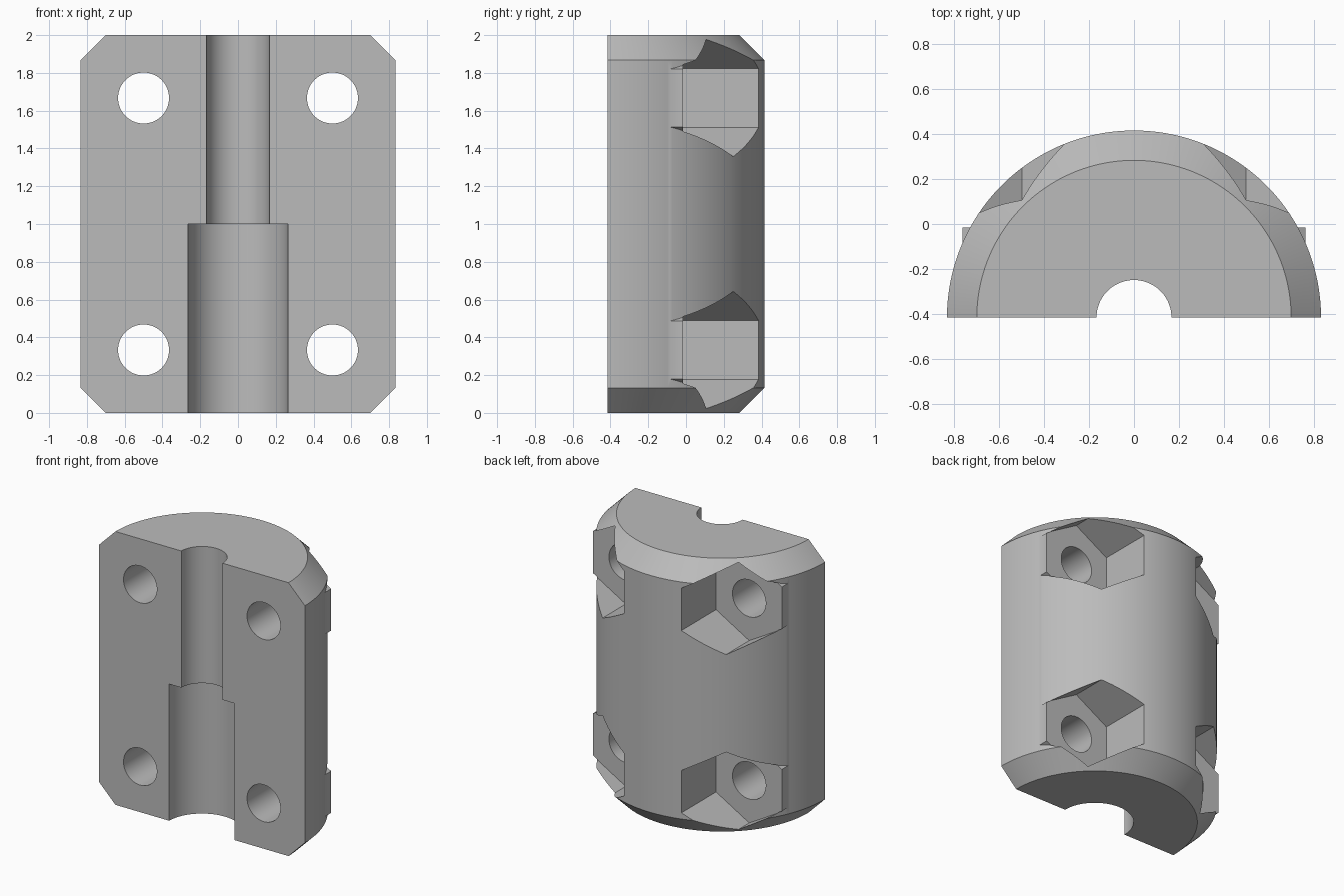
import bpy, bmesh, math
from mathutils import Matrix

default = bpy.data.objects.get("Cube")
if default:
    bpy.data.objects.remove(default, do_unlink=True)

RADIUS, CHAMFER = 0.8335, 0.133
AXIS_Y = -RADIUS / 2
STEPS = 96
FLOOR_Y = -0.017

grey = bpy.data.materials.new("light grey")
grey.use_nodes = True
colour = (0.5, 0.5, 0.5, 1)
grey.diffuse_color = colour
grey.node_tree.nodes["Principled BSDF"].inputs["Base Color"].default_value = colour


def finish(name, bm):
    bmesh.ops.recalc_face_normals(bm, faces=bm.faces)
    mesh = bpy.data.meshes.new(name)
    bm.to_mesh(mesh)
    bm.free()
    mesh.materials.append(grey)
    obj = bpy.data.objects.new(name, mesh)
    bpy.context.collection.objects.link(obj)
    return obj


def prism(name, sides, radius, x, z, y0, y1):
    """Prism lying along y, with a corner pointing up."""
    bm = bmesh.new()
    bmesh.ops.create_cone(bm, cap_ends=True, segments=sides, radius1=radius,
                          radius2=radius, depth=y1 - y0)
    place = Matrix.Translation((x, (y0 + y1) / 2, z)) @ Matrix.Rotation(math.pi / 2, 4, "X")
    bmesh.ops.transform(bm, matrix=place, verts=bm.verts)
    # Keep a corner at the top whatever the primitive's starting angle
    top = max(v.co.z for v in bm.verts) - z
    if top < radius * 0.99:
        bmesh.ops.rotate(bm, cent=(x, 0, z), verts=bm.verts,
                         matrix=Matrix.Rotation(math.pi / sides, 3, "Y"))
    return finish(name, bm)


def combine(body, tool, operation):
    mod = body.modifiers.new(operation, "BOOLEAN")
    mod.operation, mod.object, mod.solver = operation, tool, "EXACT"
    bpy.context.view_layer.objects.active = body
    bpy.ops.object.modifier_apply(modifier=mod.name)
    bpy.data.objects.remove(tool, do_unlink=True)


# Half cylinder with chamfered ends and a stepped bore
rim = RADIUS - CHAMFER
profile = [(0.167, 2), (rim, 2), (RADIUS, 2 - CHAMFER), (RADIUS, CHAMFER),
           (rim, 0), (0.265, 0), (0.265, 1), (0.167, 1)]
bm = bmesh.new()
rings = []
for i in range(STEPS + 1):
    a = math.pi * i / STEPS
    rings.append([bm.verts.new((r * math.cos(a), AXIS_Y + r * math.sin(a), z))
                  for r, z in profile])
n = len(profile)
for a, b in zip(rings, rings[1:]):
    for k in range(n):
        bm.faces.new((a[k], a[(k + 1) % n], b[(k + 1) % n], b[k]))
bm.faces.new(rings[0])
bm.faces.new(rings[-1])
body = finish("clamp_half", bm)

# Hexagonal nut pockets, their seats and the screw holes
for x in (-0.5, 0.5):
    for z in (0.333, 1.667):
        combine(body, prism("nut_pocket", 6, 0.31, x, z, FLOOR_Y, 1), "DIFFERENCE")
        combine(body, prism("nut_seat", 6, 0.306, x, z, -0.2, FLOOR_Y + 0.001), "UNION")
        combine(body, prism("screw_hole", 64, 0.135, x, z, -1, 1), "DIFFERENCE")

# Smooth curved walls, sharp edges
bpy.ops.object.select_all(action="DESELECT")
body.select_set(True)
bpy.context.view_layer.objects.active = body
bpy.ops.object.shade_smooth_by_angle(angle=math.radians(25))
